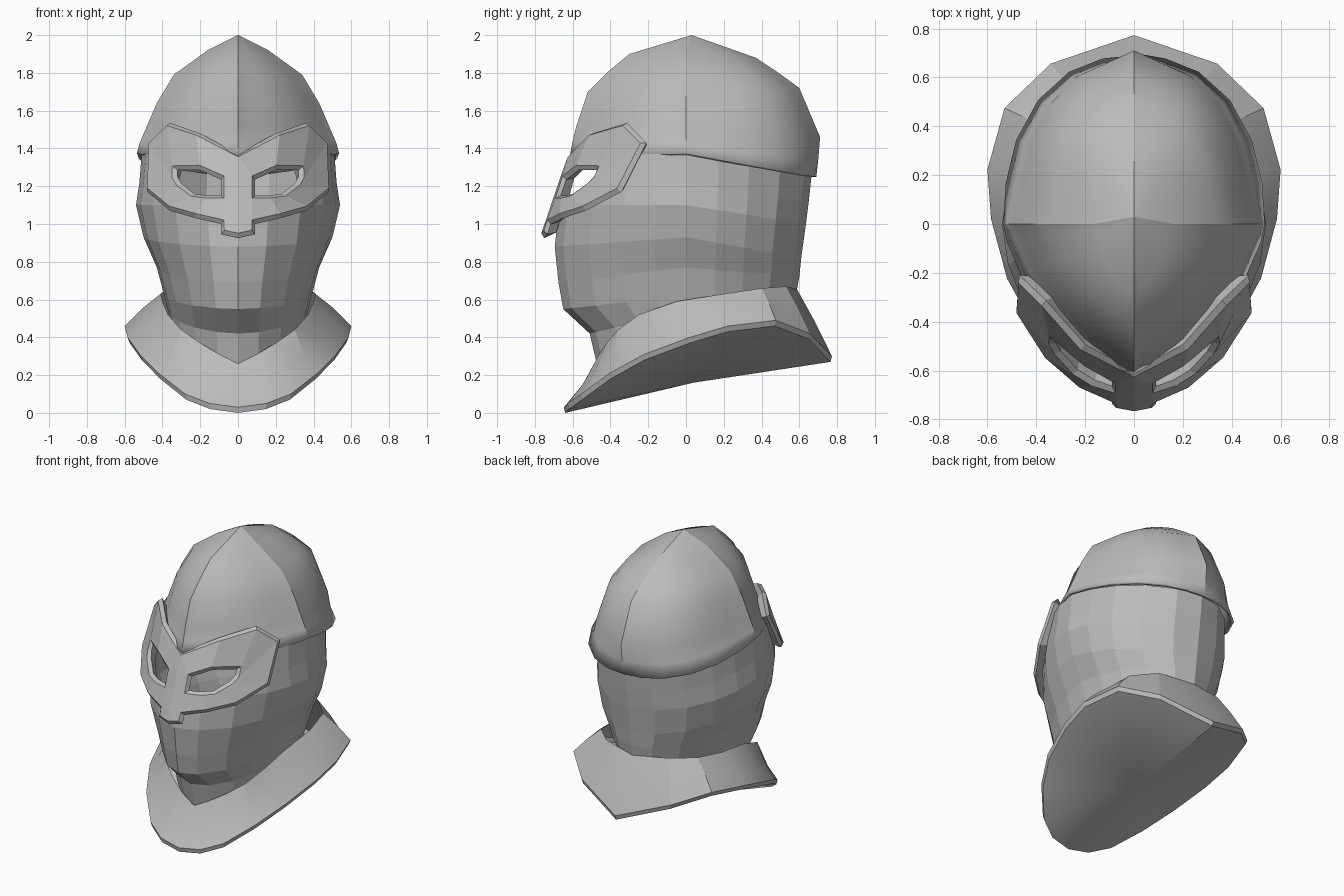
import bpy, bmesh, math

cube = bpy.data.objects.get("Cube")
if cube:
    bpy.data.objects.remove(cube, do_unlink=True)

# One plain steel colour
steel = bpy.data.materials.new("grey steel")
steel.use_nodes = True
steel.diffuse_color = (0.5, 0.5, 0.5, 1)
steel.node_tree.nodes["Principled BSDF"].inputs["Base Color"].default_value = (0.5, 0.5, 0.5, 1)


def add_object(name, bm, angle=None):
    mesh = bpy.data.meshes.new(name)
    bm.to_mesh(mesh)
    bm.free()
    mesh.materials.append(steel)
    ob = bpy.data.objects.new(name, mesh)
    bpy.context.collection.objects.link(ob)
    if angle:
        bpy.ops.object.select_all(action="DESELECT")
        ob.select_set(True)
        bpy.context.view_layer.objects.active = ob
        bpy.ops.object.shade_smooth_by_angle(angle=math.radians(angle))
    return ob


def add_thickness(ob, amount):
    mod = ob.modifiers.new("thickness", "SOLIDIFY")
    mod.thickness = amount
    mod.offset = -1


def loft(rows, tip=None):
    """Join closed rings, first to last, and optionally close the last to a tip."""
    bm = bmesh.new()
    rings = [[bm.verts.new(p) for p in row] for row in rows]
    n = len(rings[0])
    for a, b in zip(rings, rings[1:]):
        for i in range(n):
            j = (i + 1) % n
            bm.faces.new((a[i], a[j], b[j], b[i]))
    if tip:
        v = bm.verts.new(tip)
        for i in range(n):
            bm.faces.new((rings[-1][i], rings[-1][(i + 1) % n], v))
    return bm


def mirrored(half):
    return half + [(-x, y, z) for x, y, z in half[-2:0:-1]]


def ring(front, side, back, steps, e_front, e_back, inset=1.0):
    """Horizontal section through the (y, z), (x, z) and (y, z) points of three meridians."""
    half = []
    for end, e, ts in ((front, e_front, steps), (back, e_back, steps[-2::-1])):
        for t in ts:
            k = inset if 0 < t < 1 else 1.0
            w = max(math.cos(t * math.pi / 2), 0) ** (2 / e) if t < 1 else 0
            u = math.sin(t * math.pi / 2) ** (2 / e)
            half.append((side[0] * u * k, end[0] * w * k, side[1] + (end[1] - side[1]) * w))
    return mirrored(half)


# Skull: four bulging panels between raised ridges, over a flared rim
steps = [0, 0.13, 0.3, 0.5, 0.7, 0.87, 1]
skull_levels = [
    ((-0.615, 1.36), (0.535, 1.375), (0.69, 1.25), 1.0),
    ((-0.60, 1.44), (0.52, 1.43), (0.70, 1.34), 0.955),
    ((-0.58, 1.52), (0.49, 1.50), (0.71, 1.46), 0.945),
    ((-0.52, 1.70), (0.43, 1.64), (0.60, 1.72), 0.945),
    ((-0.42, 1.80), (0.34, 1.79), (0.49, 1.80), 0.945),
    ((-0.30, 1.90), (0.16, 1.92), (0.37, 1.88), 0.95),
]
rows = [ring(f, s, b, steps, 1.5, 2.25, k) for f, s, b, k in skull_levels]
skull = add_object("skull_dome", loft(rows, (0, 0.03, 2.0)), 35)
for edge in skull.data.edges:
    ends = [skull.data.vertices[i].co for i in edge.vertices]
    on_rib = all(abs(p.x) < 0.001 for p in ends)
    on_seam = all(abs(p.y) < 0.001 or p.z > 1.99 for p in ends)
    edge.use_edge_sharp = edge.use_edge_sharp or on_rib or on_seam
add_thickness(skull, 0.02)

# Face and neck guard: faceted plates, open behind the eyes
steps = [0, 0.22, 0.45, 0.65, 0.82, 1]
guard_levels = [
    ((-0.60, 1.36), (0.51, 1.375), (0.665, 1.26)),
    ((-0.66, 1.20), (0.522, 1.22), (0.65, 1.12)),
    ((-0.67, 1.10), (0.54, 1.10), (0.635, 1.00)),
    ((-0.695, 0.88), (0.50, 0.93), (0.61, 0.82)),
    ((-0.675, 0.69), (0.43, 0.77), (0.60, 0.72)),
    ((-0.65, 0.55), (0.39, 0.62), (0.585, 0.64)),
    ((-0.51, 0.42), (0.37, 0.54), (0.56, 0.60)),
    ((-0.47, 0.25), (0.35, 0.45), (0.52, 0.50)),
]
rows = [ring(f, s, b, steps, 1.8, 1.9) for f, s, b in reversed(guard_levels)]
bm = loft(rows)
gap = [f for f in bm.faces
       if f.calc_center_median().y < -0.45 and f.calc_center_median().z > 1.11]
bmesh.ops.delete(bm, geom=gap, context="FACES")
add_object("face_and_neck_guard", bm)

# Flared collar with a thin lip and a closed keel-shaped underside
rim = [(0, -0.64, 0), (0.15, -0.62, 0.02), (0.28, -0.55, 0.07), (0.42, -0.4, 0.18),
       (0.52, -0.22, 0.28), (0.585, 0.02, 0.37), (0.6, 0.22, 0.43), (0.53, 0.47, 0.46),
       (0.34, 0.65, 0.39), (0, 0.765, 0.27)]
neck = [(0, -0.48, 0.26), (0.1, -0.46, 0.31), (0.2, -0.42, 0.37), (0.3, -0.36, 0.44),
        (0.37, -0.25, 0.52), (0.4, -0.05, 0.59), (0.41, 0.2, 0.63), (0.37, 0.4, 0.66),
        (0.24, 0.53, 0.67), (0, 0.59, 0.65)]
lip = [(x, y * 1.01, z + 0.03) for x, y, z in rim]
# The collar is hollowed at the front and slightly full at the back
middle = [((a[0] + b[0]) / 2, (a[1] + b[1]) / 2,
           (a[2] + b[2]) / 2 + (0.01 if b[1] > 0 else -0.025))
          for a, b in zip(neck, lip)]
under = [(x * 0.98, y, z) for x, y, z in rim]
rows = [mirrored(h) for h in (neck, middle, lip, under)]
bm = loft(rows, (0, 0.04, 0.16))
bmesh.ops.recalc_face_normals(bm, faces=bm.faces)
add_object("flared_collar", bm, 20)

# Eye mask: half outline, eye opening and nose ridge, built once for each side
outline = [(0, 1.37), (0.2, 1.48), (0.36, 1.535), (0.47, 1.43), (0.48, 1.17),
           (0.36, 1.07), (0.22, 1.03), (0.09, 1.0), (0.09, 0.945), (0, 0.925)]
eye = [(0.09, 1.235), (0.2, 1.285), (0.32, 1.285), (0.32, 1.25),
       (0.30, 1.215), (0.23, 1.16), (0.16, 1.15), (0.09, 1.15)]
ridge = [(0, 1.25), (0, 1.14), (0, 1.0)]
bm = bmesh.new()


def mask_verts(points, side):
    """Wrap the flat outline round the face, sweeping the upper corners back."""
    return [bm.verts.new((x * side, -0.60 - 0.34 * (1.37 - z) + x * x * (1.45 + z - 1.2), z))
            for x, z in points]


for side in (1, -1):
    o, e, r = (mask_verts(p, side) for p in (outline, eye, ridge))
    quads = [(o[i], e[i], e[i + 1], o[i + 1]) for i in range(7)]
    quads += [(r[0], e[0], o[0]), (r[1], e[7], e[0], r[0]),
              (r[2], o[7], e[7], r[1]), (o[9], o[8], o[7], r[2])]
    for quad in quads:
        bm.faces.new(quad[::side])
bmesh.ops.remove_doubles(bm, verts=bm.verts, dist=0.0001)
# Raised front with a bevelled border around the outline and the eyes
bmesh.ops.inset_region(bm, faces=bm.faces[:], thickness=0.02, depth=0.022,
                       use_boundary=True, use_even_offset=True)
add_thickness(add_object("eye_mask", bm), 0.065)
